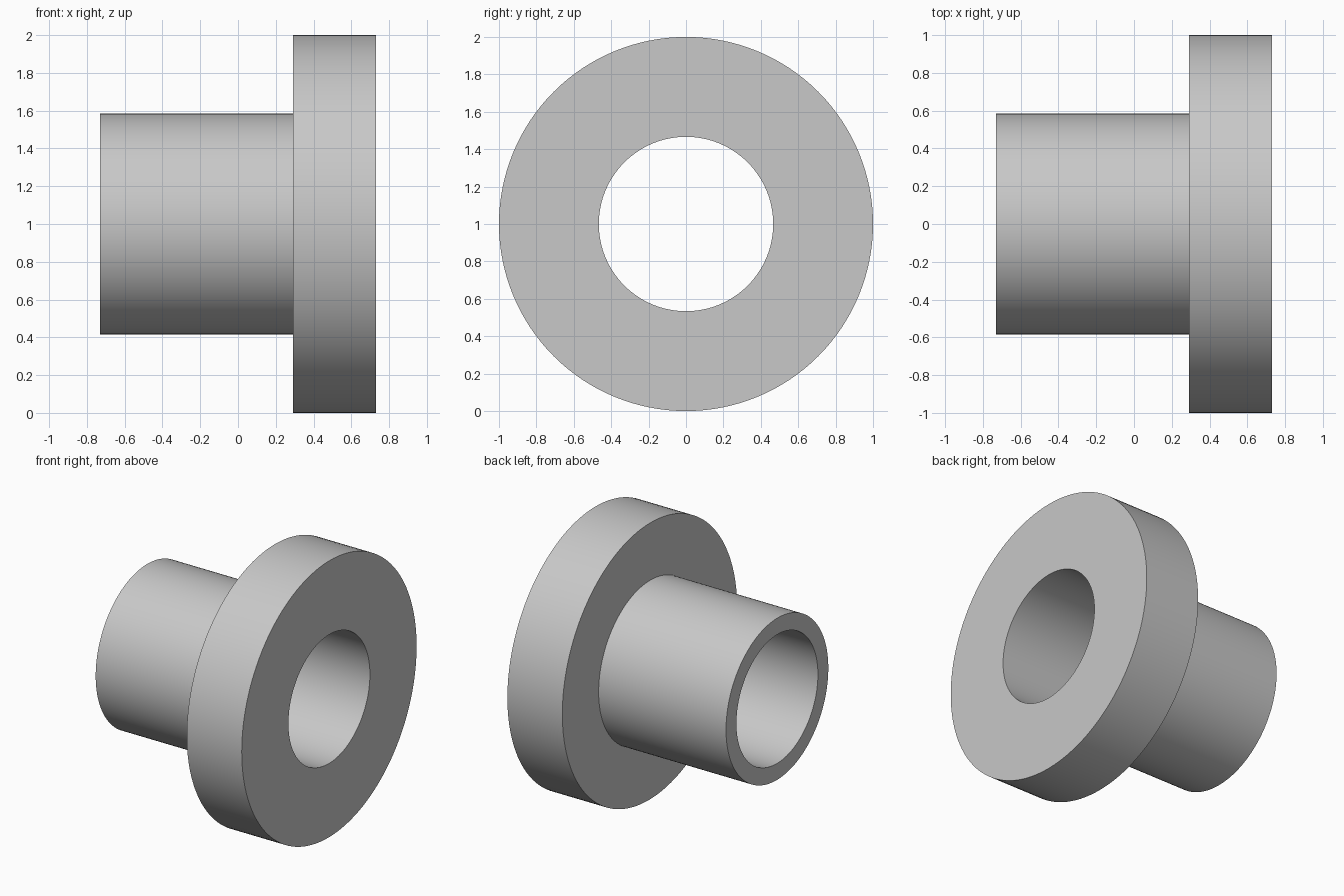
import bpy
import bmesh
import math
from mathutils import Matrix, Vector

cube = bpy.data.objects.get("Cube")
if cube:
    bpy.data.objects.remove(cube, do_unlink=True)

SEGMENTS = 128
BORE, SLEEVE, FLANGE = 0.466, 0.585, 1.0
SLEEVE_END, SHOULDER, FLANGE_END = -0.73, 0.29, 0.73

# Plain grey material
grey = bpy.data.materials.new("light grey")
grey.use_nodes = True
colour = (0.58, 0.58, 0.58, 1.0)
grey.diffuse_color = colour
grey.node_tree.nodes["Principled BSDF"].inputs["Base Color"].default_value = colour

# Closed half-section as (position along x, radius), running around the wall
profile = [
    (SLEEVE_END, BORE), (SLEEVE_END, SLEEVE), (SHOULDER, SLEEVE),
    (SHOULDER, FLANGE), (FLANGE_END, FLANGE), (FLANGE_END, BORE),
]

# Revolve the section about the x axis
bm = bmesh.new()
rings = []
for i in range(SEGMENTS):
    turn = Matrix.Rotation(math.tau * i / SEGMENTS, 3, "X")
    rings.append([bm.verts.new(turn @ Vector((x, 0, r))) for x, r in profile])
for i, ring in enumerate(rings):
    following = rings[(i + 1) % SEGMENTS]
    for j in range(len(profile)):
        k = (j + 1) % len(profile)
        bm.faces.new((ring[j], ring[k], following[k], following[j]))
bmesh.ops.recalc_face_normals(bm, faces=bm.faces[:])

mesh = bpy.data.meshes.new("flanged_bushing")
bm.to_mesh(mesh)
bm.free()
mesh.materials.append(grey)

# Flanged sleeve standing on the ground
bushing = bpy.data.objects.new("flanged_bushing", mesh)
bushing.location.z = FLANGE
bpy.context.collection.objects.link(bushing)

# Smooth round walls with crisp rims
bpy.ops.object.select_all(action="DESELECT")
bushing.select_set(True)
bpy.context.view_layer.objects.active = bushing
bpy.ops.object.shade_smooth_by_angle(angle=math.radians(30))
